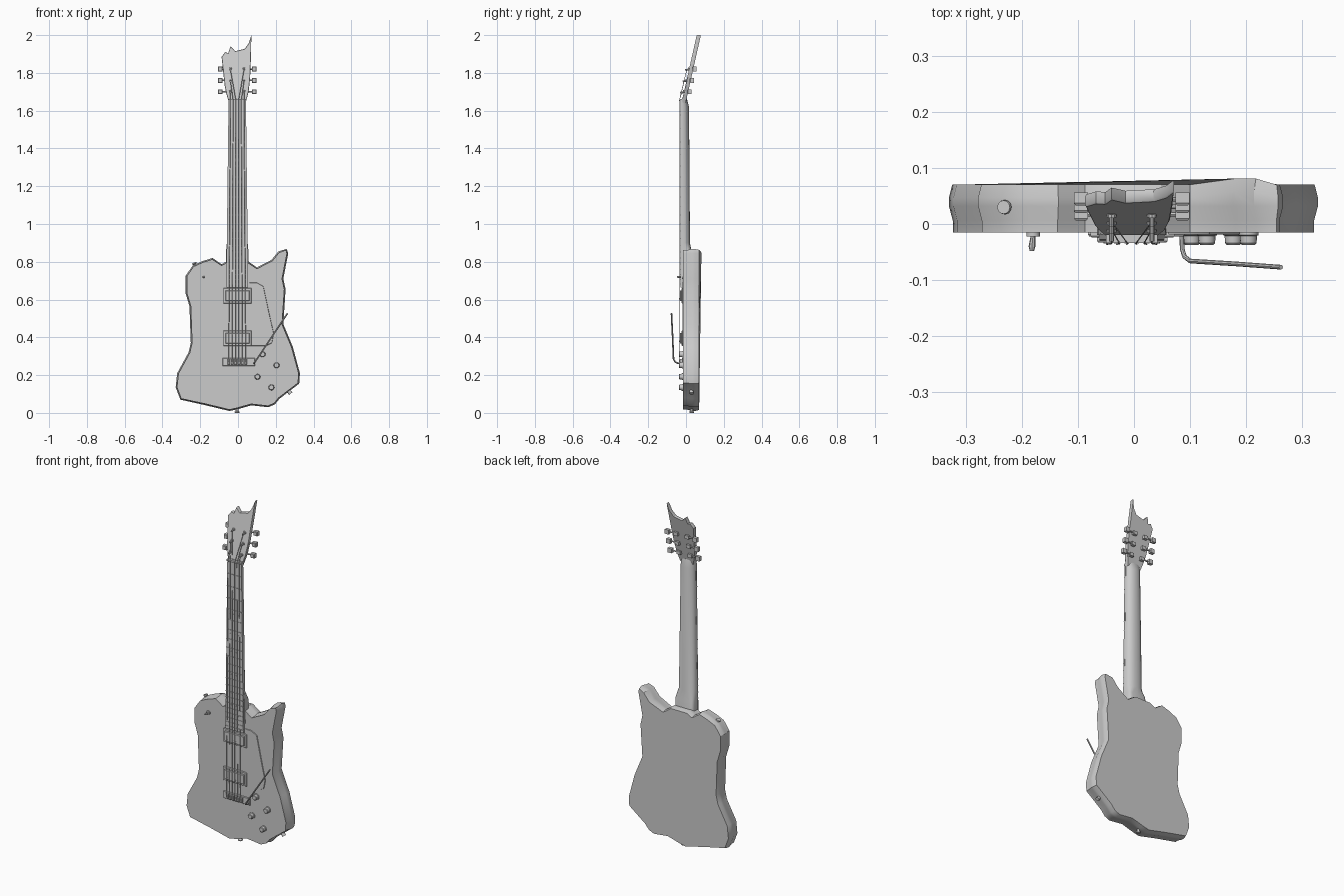
import bpy, bmesh, math
from mathutils import Vector

if "Cube" in bpy.data.objects:
    bpy.data.objects.remove(bpy.data.objects["Cube"])

CX = -0.004  # centre line of neck and strings


def finish(name, bm):
    bmesh.ops.recalc_face_normals(bm, faces=bm.faces)
    me = bpy.data.meshes.new(name)
    bm.to_mesh(me)
    bm.free()
    ob = bpy.data.objects.new(name, me)
    bpy.context.collection.objects.link(ob)
    return ob


def loft(name, rings):
    """Skin a list of equal-length closed rings and cap both ends."""
    bm = bmesh.new()
    vs = [[bm.verts.new(p) for p in r] for r in rings]
    n = len(vs[0])
    for a, b in zip(vs, vs[1:]):
        for i in range(n):
            j = (i + 1) % n
            bm.faces.new((a[i], a[j], b[j], b[i]))
    bm.faces.new(vs[0])
    bm.faces.new(vs[-1])
    return finish(name, bm)


def inset(pts, d):
    """Offset a clockwise (x, z) outline inward."""
    out = []
    for i, p in enumerate(pts):
        p = Vector(p)
        a = (p - Vector(pts[i - 1])).normalized()
        b = (Vector(pts[(i + 1) % len(pts)]) - p).normalized()
        t = (a + b).normalized()
        out.append(p + Vector((t.y, -t.x)) * d)
    return out


def plate(name, pts, levels, shift=lambda z: 0.0):
    """Outline in x, z stacked along y; levels = (y, inset)."""
    return loft(name, [[(p[0], y + shift(p[1]), p[1]) for p in inset(pts, d)]
                       for y, d in levels])


def box(name, x0, x1, y0, y1, z0, z1, bev=0.0):
    pts = [(x0, z0), (x0, z1), (x1, z1), (x1, z0)]
    lv = [(y1, 0), (y0 + bev, 0), (y0, bev)] if bev else [(y1, 0), (y0, 0)]
    return plate(name, pts, lv)


def tube(name, pts, radii, n=10):
    """Round section along a path; radii is one value or one per point."""
    pts = [Vector(p) for p in pts]
    if not isinstance(radii, (list, tuple)):
        radii = [radii] * len(pts)
    rings = []
    d0 = (pts[-1] - pts[0]).normalized()
    ref = Vector((1, 0, 0)) if abs(d0.x) < 0.7 else Vector((0, 0, 1))
    for i, p in enumerate(pts):
        d = (pts[min(i + 1, len(pts) - 1)] - pts[max(i - 1, 0)]).normalized()
        u = d.cross(ref).normalized()
        v = d.cross(u)
        rings.append([p + (u * math.cos(2 * math.pi * k / n) +
                           v * math.sin(2 * math.pi * k / n)) * radii[i]
                      for k in range(n)])
    return loft(name, rings)


# Body with bulging sides
body = [(-.24, .78), (-.19, .803), (-.135, .82), (-.087, .787), (-.055, .805),
        (.05, .805), (.10, .77), (.177, .81), (.214, .855), (.257, .868),
        (.266, .845), (.24, .71), (.252, .655), (.24, .47), (.29, .35),
        (.328, .21), (.324, .155), (.22, .075), (.195, .045), (.16, .03),
        (.07, .04), (0, .02), (-.045, .01), (-.17, .04), (-.305, .07),
        (-.33, .135), (-.322, .21), (-.262, .32), (-.25, .37), (-.257, .565),
        (-.278, .635), (-.278, .725)]
ob = plate("body", body, [(.07, .006), (.047, 0), (.032, 0), (.006, .007), (-.015, .007)])
for v in ob.data.vertices:  # raised back of the horn
    if v.co.y > .04 and .15 < v.co.x < .23 and v.co.z > .78:
        v.co.y += .011

# Neck: rounded back, squarer heel near the body
def neck_ring(z, w, depth, power):
    r = []
    for k in range(13):
        a = math.pi * k / 12
        c, s = math.cos(a), math.sin(a)
        r.append((CX + w * math.copysign(abs(c) ** power, c),
                  -.02 + depth * abs(s) ** power, z))
    return r


loft("neck", [neck_ring(.72, .062, .06, .35), neck_ring(.85, .06, .05, .35),
              neck_ring(.90, .055, .041, .9), neck_ring(1.62, .046, .036, 1),
              neck_ring(1.665, .045, .024, .8)])
plate("fretboard", [(CX - .058, .665), (CX - .046, 1.655), (CX + .046, 1.655), (CX + .058, .665)],
      [(-.018, 0), (-.028, 0)])

# Frets, inlay markers and nut
NUT, BRIDGE = 1.655, .27
def fret_z(i):
    return BRIDGE + (NUT - BRIDGE) * 2 ** (-i / 12)


for i in range(1, 22):
    z = fret_z(i)
    w = .046 + .012 * (1.655 - z)
    box(f"fret_{i}", CX - w, CX + w, -.0305, -.027, z - .002, z + .002)
for i in (3, 5, 7, 9, 12, 15, 17, 19):
    z = (fret_z(i) + fret_z(i - 1)) / 2
    box(f"inlay_{i}", CX - .03, CX + .03, -.0285, -.027, z - .008, z + .008)
box("nut", CX - .046, CX + .046, -.034, -.01, 1.652, 1.662)

# Headstock, tilted backwards
def tilt(z):
    return -.022 + (z - 1.65) * .225


head = [(-.047, 1.64), (-.062, 1.69), (-.07, 1.73), (-.08, 1.82), (-.087, 1.885),
        (-.068, 1.91), (-.052, 1.905), (-.04, 1.94), (-.015, 1.915), (.035, 1.927),
        (.056, 1.955), (.071, 2.0), (.068, 1.87), (.064, 1.77), (.056, 1.70), (.04, 1.64)]
plate("headstock", head, [(.022, .002), (.018, 0), (.003, 0), (0, .002)], tilt)

# Tuners: post, collar, shaft and button on each side
pegs = {}
for s in (-1, 1):
    for k, z in enumerate((1.70, 1.76, 1.82)):
        n = f"{'left' if s < 0 else 'right'}_{k + 1}"
        x, y = CX + s * .036, tilt(z)
        pegs[s, k] = (x, y - .012, z - .003)
        tube("tuner_post_" + n, [(x, y + .01, z), (x, y - .02, z - .005)], .005)
        tube("tuner_collar_" + n, [(x, y + .002, z), (x, y - .004, z - .001)], .009)
        box("tuner_housing_" + n, x - .012, x + .012, y + .018, y + .036, z - .01, z + .01)
        tube("tuner_shaft_" + n, [(x, y + .028, z), (CX + s * .085, y + .028, z)], .004, 8)
        xs = sorted((CX + s * .078, CX + s * .103))
        box("tuner_button_" + n, xs[0], xs[1], y + .017, y + .04, z - .013, z + .013, .004)

# Strings from bridge over nut to the tuner posts
order = [(-1, 0), (-1, 1), (-1, 2), (1, 2), (1, 1), (1, 0)]
for i, key in enumerate(order):
    t = (i - 2.5) / 2.5
    tube(f"string_{i + 1}", [(CX + t * .045, -.036, BRIDGE), (CX + t * .036, -.035, NUT),
                             pegs[key]], .0013, 4)

# Pickups with frame and pole pieces
for n, z0, z1 in (("neck", .58, .66), ("bridge", .355, .435)):
    box(f"{n}_pickup_frame", -.078, .072, -.024, -.012, z0, z1, .003)
    box(f"{n}_pickup", -.066, .06, -.033, -.02, z0 + .012, z1 - .012, .003)
    for i in range(6):
        x = CX + (i - 2.5) * .0185
        tube(f"{n}_pole_{i + 1}", [(x, -.03, z0 + .025), (x, -.0345, z0 + .025)], .004, 8)

# Pickguard
plate("pickguard", [(.06, .355), (.06, .69), (.10, .69), (.135, .67), (.165, .53),
                    (.19, .42), (.18, .37), (.15, .355)], [(-.014, 0), (-.019, .002)])

# Bridge with saddles
box("bridge_plate", -.082, .09, -.022, -.013, .248, .29, .003)
for i in range(6):
    x = CX + (i - 2.5) * .018
    box(f"saddle_{i + 1}", x - .007, x + .007, -.034, -.02, .256, .284, .003)

# Tremolo arm
tube("tremolo_arm", [(.085, -.015, .262), (.086, -.045, .264), (.09, -.058, .27),
                     (.10, -.066, .285), (.18, -.071, .405), (.262, -.077, .527)], .0042, 8)

# Control knobs
for i, (x, z) in enumerate(((.13, .31), (.204, .252), (.103, .192), (.177, .135))):
    tube(f"knob_{i + 1}", [(x, -.01, z), (x, -.02, z), (x, -.021, z), (x, -.034, z), (x, -.037, z)],
         [.018, .018, .0155, .0145, .012], 16)

# Toggle switch
tube("switch_base", [(-.18, -.01, .72), (-.18, -.022, .72)], .012, 12)
tube("switch_lever", [(-.18, -.02, .72), (-.182, -.04, .72), (-.182, -.048, .72)],
     [.004, .006, .004], 8)

# Strap buttons
for n, p, d in (("upper", (-.225, .03, .775), (-.35, 0, .94)),
                ("lower", (-.005, .03, .022), (0, 0, -1))):
    p, d = Vector(p), Vector(d).normalized()
    tube(f"strap_button_{n}", [p, p + d * .012, p + d * .016, p + d * .022],
         [.008, .007, .013, .012], 12)
# Output jack on the lower right edge
tube("output_jack", [(.265, .03, .12), (.279, .03, .102)], .011, 12)

bpy.ops.object.select_all(action='SELECT')
bpy.context.view_layer.objects.active = bpy.data.objects["body"]
bpy.ops.object.shade_smooth_by_angle(angle=math.radians(32))
